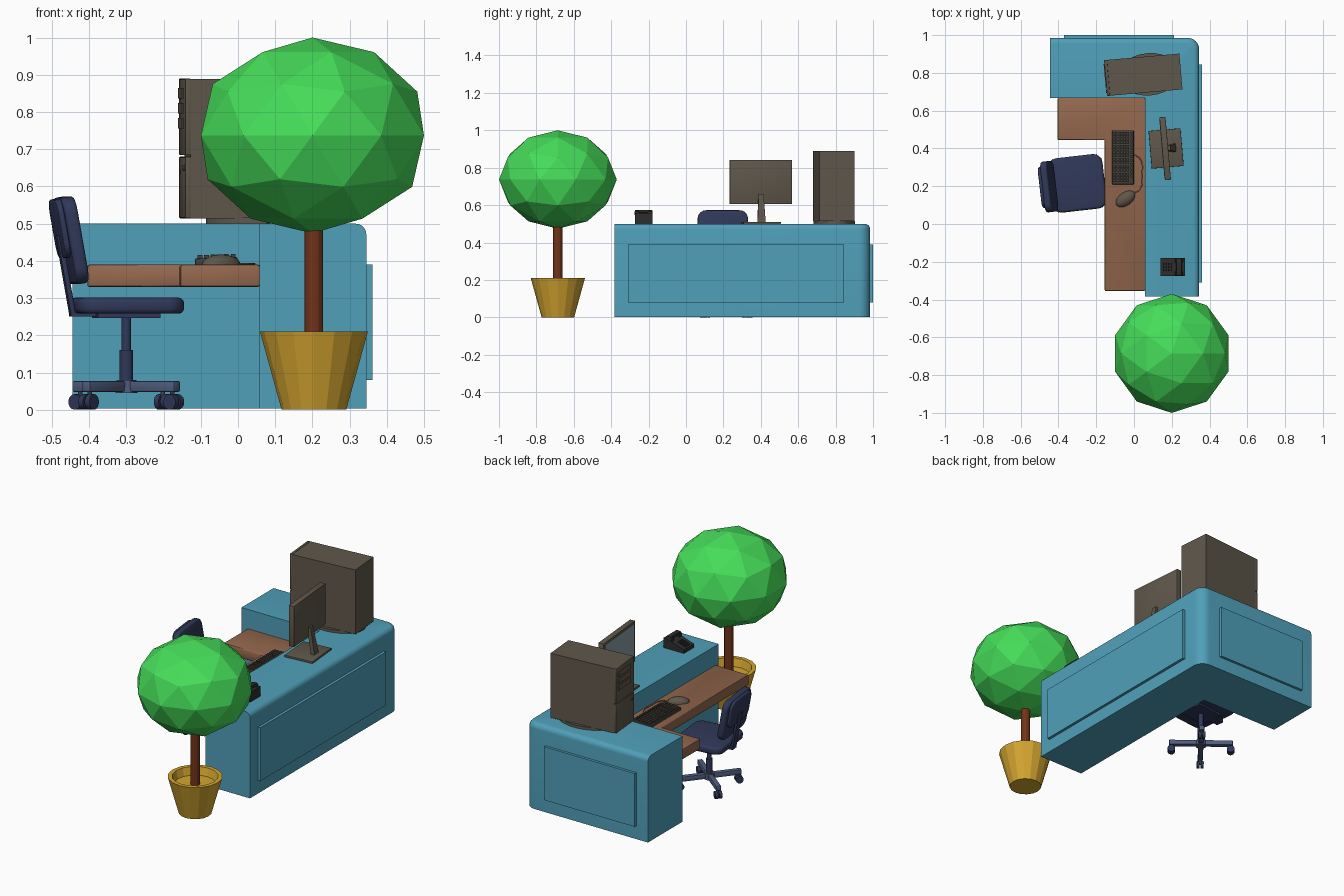
import bpy, bmesh, math
from mathutils import Matrix, Vector

if "Cube" in bpy.data.objects:
    bpy.data.objects.remove(bpy.data.objects["Cube"])

R, T = Matrix.Rotation, Matrix.Translation
ID = Matrix.Identity(4)
MATS = {}
COLORS = dict(blue=(.08, .35, .49), wood=(.30, .14, .077), green=(.06, .72, .10), trunk=(.17, .034, .01),
              pot=(.66, .38, .03), fabric=(.03, .04, .10), metal=(.08, .11, .21), case=(.115, .095, .07),
              key=(.06, .055, .045), black=(.026, .026, .026), glass=(.25, .33, .38))


def finish(name, bm, color, frame=ID, smooth=False):
    bm.transform(frame)
    bmesh.ops.recalc_face_normals(bm, faces=bm.faces)
    me = bpy.data.meshes.new(name)
    bm.to_mesh(me)
    bm.free()
    if color not in MATS:
        MATS[color] = bpy.data.materials.new(color)
        MATS[color].diffuse_color = (*COLORS[color], 1)
    me.materials.append(MATS[color])
    ob = bpy.data.objects.new(name, me)
    bpy.context.collection.objects.link(ob)
    if smooth:
        bpy.ops.object.select_all(action='DESELECT')
        ob.select_set(True)
        bpy.context.view_layer.objects.active = ob
        bpy.ops.object.shade_smooth_by_angle(angle=math.radians(35))
    return ob


def add_box(bm, lo, hi):
    c = [(a + b) / 2 for a, b in zip(lo, hi)]
    s = [b - a for a, b in zip(lo, hi)]
    bmesh.ops.create_cube(bm, size=1, matrix=T(c) @ Matrix.Diagonal((*s, 1)))


def box(name, lo, hi, color, frame=ID, bevel=0, seg=2):
    bm = bmesh.new()
    add_box(bm, lo, hi)
    if bevel:
        bmesh.ops.bevel(bm, geom=bm.edges[:], offset=bevel, segments=seg, profile=.5, affect='EDGES')
    return finish(name, bm, color, frame, bool(bevel))


def cone(name, r1, r2, z0, z1, color, frame=ID, n=16, smooth=True):
    bm = bmesh.new()
    bmesh.ops.create_cone(bm, cap_ends=True, segments=n, radius1=r1, radius2=r2, depth=z1 - z0,
                          matrix=T((0, 0, (z0 + z1) / 2)))
    return finish(name, bm, color, frame, smooth)


def prism_bm(pts, z0, z1):
    bm = bmesh.new()
    face = bm.faces.new([bm.verts.new((x, y, z0)) for x, y in pts])
    ext = bmesh.ops.extrude_face_region(bm, geom=[face], use_keep_orig=True)
    for v in ext['geom']:
        if isinstance(v, bmesh.types.BMVert):
            v.co.z = z1
    return bm


def rounded(hx, hy, r, n=5):
    # rounded rectangle outline
    out = []
    for k, (sx, sy) in enumerate(((1, 1), (-1, 1), (-1, -1), (1, -1))):
        for i in range(n + 1):
            a = math.pi / 2 * (k + i / n)
            out.append((sx * (hx - r) + r * math.cos(a), sy * (hy - r) + r * math.sin(a)))
    return out


def cushion(name, hx, hy, r, z0, z1, bevel, color, frame):
    bm = prism_bm(rounded(hx, hy, r), z0, z1)
    rims = [e for e in bm.edges if abs(e.verts[0].co.z - e.verts[1].co.z) < 1e-6]
    bmesh.ops.bevel(bm, geom=rims, offset=bevel, segments=3, profile=.5, affect='EDGES')
    return finish(name, bm, color, frame, True)


# Desk body: L shape, rounded back corner and rounded outer top edge
X0, X1, Y0, Y1, RC = -.445, .345, -.383, .985, .06
arc = [(X1 - RC + RC * math.cos(a), Y1 - RC + RC * math.sin(a)) for a in
       [math.pi / 2 * i / 6 for i in range(7)]]
bm = prism_bm([(.058, Y0), (X1, Y0)] + arc + [(X0, Y1), (X0, .667), (.058, .667)], .003, .5)
rim = []
for e in bm.edges:
    m = (e.verts[0].co + e.verts[1].co) / 2
    ends_outer = all(v.co.x > X1 - RC - .001 and v.co.y > Y1 - RC - .001 for v in e.verts)
    if min(v.co.z for v in e.verts) > .49 and (m.x > X1 - .001 or m.y > Y1 - .001 or ends_outer):
        rim.append(e)
bmesh.ops.bevel(bm, geom=rim, offset=.03, segments=5, profile=.5, affect='EDGES')
finish('desk_body', bm, 'blue', smooth=True)
box('side_panel', (.33, -.31, .08), (.361, .845, .39), 'blue')
box('back_panel', (-.37, .97, .08), (.212, 1, .39), 'blue')

# Lower wooden worktop
bm = prism_bm([(-.155, -.355), (.059, -.355), (.059, .668), (-.405, .668), (-.405, .445), (-.155, .445)], .33, .39)
bmesh.ops.bevel(bm, geom=bm.edges[:], offset=.006, segments=2, profile=.5, affect='EDGES')
finish('worktop', bm, 'wood', smooth=True)

# Tree in a pot
tree = T((.204, -.685, 0))
bm = bmesh.new()
prof = [(0, 0), (.087, 0), (.145, .21), (.122, .21), (.11, .165), (0, .165)]
vs = [bm.verts.new((r, 0, z)) for r, z in prof]
es = [bm.edges.new(p) for p in zip(vs, vs[1:])]
bmesh.ops.spin(bm, geom=vs + es, axis=(0, 0, 1), cent=(0, 0, 0), angle=2 * math.pi, steps=16)
bmesh.ops.remove_doubles(bm, verts=bm.verts, dist=1e-4)
finish('pot', bm, 'pot', tree)
cone('trunk', .025, .025, .15, .55, 'trunk', tree, 12, False)
bm = bmesh.new()
bmesh.ops.create_icosphere(bm, subdivisions=2, radius=1,
                           matrix=T((.2, -.685, .737)) @ Matrix.Diagonal((.315, .315, .263, 1)))
finish('crown', bm, 'green')

# Office chair, turned slightly
chair = T((-.30, .215, 0)) @ R(math.radians(6.5), 4, 'Z')
cushion('seat', .144, .145, .05, .258, .301, .014, 'fabric', chair @ T((.001, 0, 0)))
box('seat_plate', (-.085, -.07, .246), (.085, .07, .262), 'fabric', chair)
cone('gas_lift', .013, .013, .15, .25, 'fabric', chair)
cone('lift_sleeve', .018, .018, .045, .16, 'fabric', chair)
lean = chair @ T((-.156, 0, .454)) @ R(math.radians(-10), 4, 'Y')
upright = lean @ R(math.radians(90), 4, 'Y')
cushion('backrest', .118, .135, .045, -.012, .024, .01, 'fabric', upright)
cushion('backrest_shell', .08, .11, .04, -.026, -.008, .006, 'fabric', upright @ T((-.036, 0, 0)))
box('back_bar', (-.031, -.022, -.2), (-.017, .022, .02), 'fabric', lean, .003)
box('back_bar_foot', (-.152, -.022, .25), (-.07, .022, .261), 'fabric', chair)
cone('base_hub', .03, .027, .045, .08, 'metal', chair)
for i in range(4):
    leg = chair @ R(math.radians(45 + 90 * i), 4, 'Z')
    box(f'base_leg_{i}', (0, -.014, .048), (.175, .014, .077), 'metal', leg, .004)
    cone(f'caster_stem_{i}', .006, .006, .02, .05, 'metal', leg @ T((.158, 0, 0)), 8)
    for s in (-1, 1):
        wheel = leg @ T((.163, s * .011, .021)) @ R(math.radians(90), 4, 'X')
        cone(f'caster_{i}_{s}', .021, .021, -.008, .008, 'fabric', wheel, 14)

# Computer tower
tower = T((.049, .79, 0)) @ R(math.radians(5), 4, 'Z')
box('tower_case', (-.185, -.095, .514), (.2, .095, .888), 'case', tower)
box('tower_bezel_upper', (-.2, -.095, .684), (-.185, .095, .89), 'case', tower, .003)
box('tower_bezel_lower', (-.2, -.095, .514), (-.185, .095, .68), 'case', tower, .003)
for i, z in enumerate((.85, .81, .77)):
    box(f'drive_bay_{i}', (-.204, -.05, z - .014), (-.198, .075, z + .014), 'case', tower)
cone('power_button', .008, .008, 0, .006, 'case', tower @ T((-.198, -.07, .65)) @ R(math.radians(-90), 4, 'Y'), 12)
cone('tower_foot', 1, 1, .5, .516, 'case', tower @ T((.03, 0, 0)) @ Matrix.Diagonal((.165, .112, 1, 1)), 28)

# Monitor facing the chair
mon = T((.17, .4, 0)) @ R(math.radians(5), 4, 'Z')
box('monitor_base', (-.085, -.1, .499), (.085, .1, .511), 'case', mon, .002)
box('monitor_panel', (-.021, -.167, .605), (.011, .167, .842), 'case', mon, .002)
box('monitor_glass', (-.0225, -.152, .622), (-.018, .152, .828), 'glass', mon)
bm = bmesh.new()
lower, upper = [[bm.verts.new((x + sx * .011, sy * w, z)) for sx, sy in ((-1, -1), (1, -1), (1, 1), (-1, 1))]
                for x, w, z in ((.042, .022, .505), (.012, .013, .66))]
bm.faces.new(lower)
bm.faces.new(upper)
for i in range(4):
    bm.faces.new((lower[i], lower[i - 1], upper[i - 1], upper[i]))
finish('monitor_neck', bm, 'case', mon)

# Keyboard: tray and key blocks (rows run along y)
kb = T((-.058, .353, .39)) @ R(math.radians(-2), 4, 'Y')
box('keyboard_tray', (-.057, -.143, 0), (.057, .143, .018), 'key', kb, .003)
bm = bmesh.new()
for row in range(5):
    x = -.05 + row * .0172
    for start, count in ((.135, 10), (-.043, 2), (-.082, 3)):
        for c in range(count):
            y = start - c * .0172
            add_box(bm, (x, y - .014, .016), (x + .014, y, .027))
for c in range(12):
    add_box(bm, (.04, .12 - c * .0205, .016), (.052, .135 - c * .0205, .027))
finish('keys', bm, 'key', kb)

# Mouse and cord
bm = bmesh.new()
bmesh.ops.create_uvsphere(bm, u_segments=20, v_segments=12, radius=1)
bmesh.ops.bisect_plane(bm, geom=bm.verts[:] + bm.edges[:] + bm.faces[:], plane_co=(0, 0, 0),
                       plane_no=(0, 0, -1), clear_outer=True)
bmesh.ops.holes_fill(bm, edges=[e for e in bm.edges if e.is_boundary])
finish('mouse', bm, 'case', T((-.045, .133, .39)) @ R(math.radians(35), 4, 'Z') @
       Matrix.Diagonal((.058, .035, .027, 1)), True)
cu = bpy.data.curves.new('mouse_cord', 'CURVE')
cu.dimensions = '3D'
cu.bevel_depth = .0025
cu.bevel_resolution = 1
sp = cu.splines.new('BEZIER')
pts = [(0, .165), (.03, .18), (.042, .26), (.035, .34), (0, .37)]
sp.bezier_points.add(len(pts) - 1)
for bp, (x, y) in zip(sp.bezier_points, pts):
    bp.co = (x, y, .3925)
    bp.handle_left_type = bp.handle_right_type = 'AUTO'
cu.materials.append(MATS['wood'])
bpy.context.collection.objects.link(bpy.data.objects.new('mouse_cord', cu))

# Desk telephone: sloped body, handset, buttons
bm = prism_bm([(-.065, 0), (.065, 0), (.065, .058), (.045, .058), (-.065, .022)], -.047, .047)
finish('phone_body', bm, 'black', T((.205, -.227, .499)) @ R(math.radians(90), 4, 'X'))
ph = T((.205, -.227, .5))
box('handset_grip', (.018, -.047, .058), (.048, .047, .074), 'black', ph, .005)
for s in (-1, 1):
    box(f'handset_end_{s}', (.012, s * .035 - .013, .045), (.054, s * .035 + .013, .068), 'black', ph, .005)
slope = ph @ T((-.03, 0, .0335)) @ R(-math.atan2(.036, .11), 4, 'Y')
bm = bmesh.new()
for i in range(4):
    for j in range(3):
        add_box(bm, (-.028 + i * .014, -.021 + j * .015, -.002), (-.018 + i * .014, -.01 + j * .015, .004))
finish('phone_buttons', bm, 'black', slope)

for m in bpy.data.materials:
    if m.users and not m.is_grease_pencil:
        m.use_nodes = True
        m.node_tree.nodes["Principled BSDF"].inputs["Base Color"].default_value = m.diffuse_color
